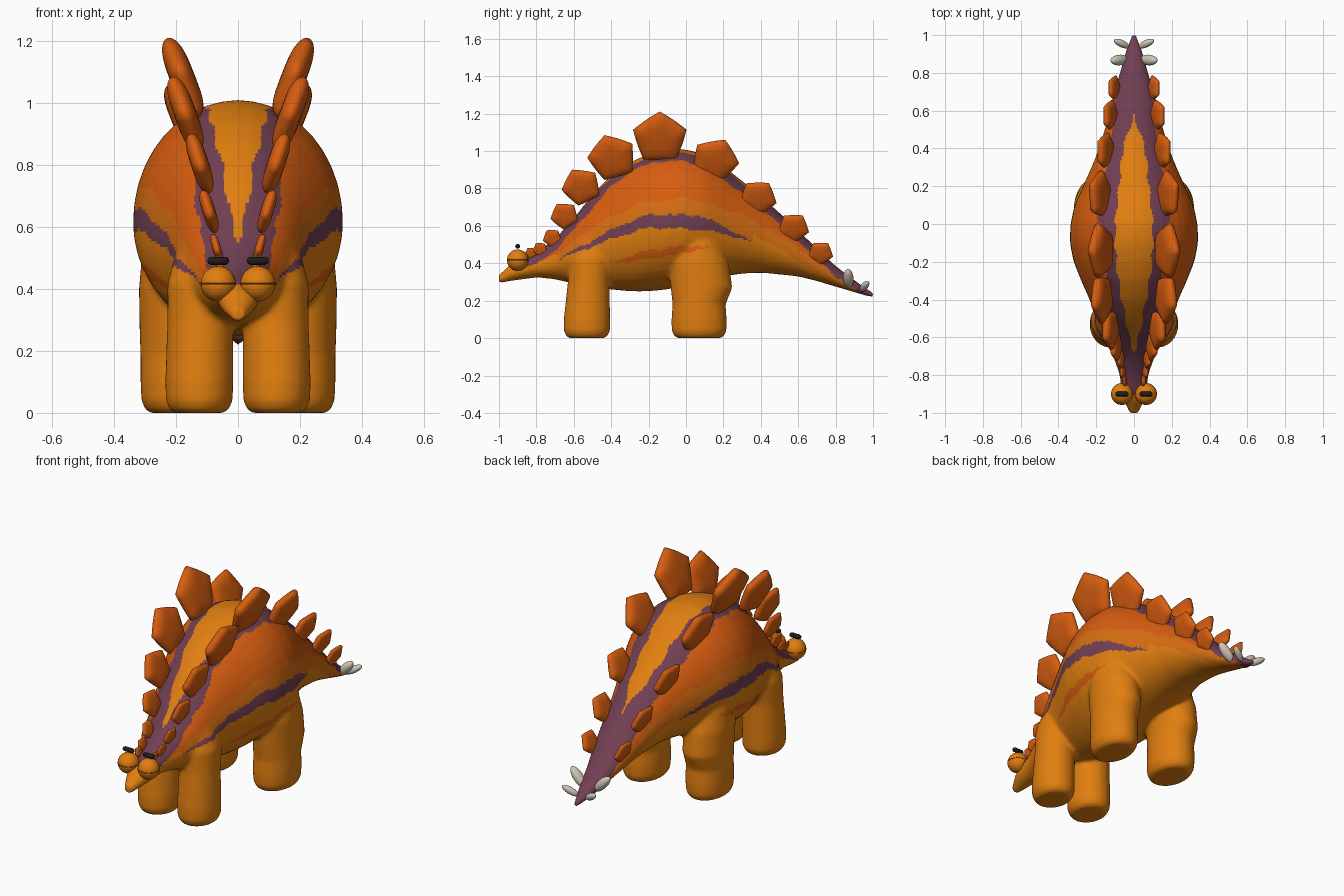
import bpy, bmesh, math
from mathutils import Matrix, Vector

if "Cube" in bpy.data.objects:
    bpy.data.objects.remove(bpy.data.objects["Cube"])


def material(name, r, g, b):
    mat = bpy.data.materials.new(name)
    mat.use_nodes = True
    mat.diffuse_color = (r, g, b, 1)
    shader = next(n for n in mat.node_tree.nodes if n.type == 'BSDF_PRINCIPLED')
    shader.inputs["Base Color"].default_value = (r, g, b, 1)
    shader.inputs["Roughness"].default_value = 0.7
    return mat


skin = material("amber skin", .75, .21, .005)
band = material("mid orange band", .67, .155, .006)
deep = material("deep orange", .68, .11, .005)
purple = material("plum purple", .165, .05, .085)
black = material("brow black", .012, .012, .012)
ivory = material("ivory", .62, .56, .47)
crease = material("eyelid crease brown", .15, .04, .005)


def make_object(name, bm, *mats):
    bmesh.ops.recalc_face_normals(bm, faces=bm.faces)
    mesh = bpy.data.meshes.new(name)
    bm.to_mesh(mesh)
    bm.free()
    for mat in mats:
        mesh.materials.append(mat)
    mesh.polygons.foreach_set("use_smooth", [True] * len(mesh.polygons))
    obj = bpy.data.objects.new(name, mesh)
    bpy.context.scene.collection.objects.link(obj)
    return obj


def lookup(table, t, column=1):
    """Linear interpolation in a table whose first column is the position."""
    if t <= table[0][0]:
        return table[0][column]
    for low, high in zip(table, table[1:]):
        if t <= high[0]:
            f = (t - low[0]) / (high[0] - low[0])
            return low[column] + f * (high[column] - low[column])
    return table[-1][column]


def soft_lookup(table, t, column):
    return sum(lookup(table, t + d * .01, column) for d in range(-3, 4)) / 7


def loft(bm, rings):
    """Bridge rings of points and cap both ends."""
    loops = [[bm.verts.new(p) for p in ring] for ring in rings]
    n = len(loops[0])
    for a, b in zip(loops, loops[1:]):
        for i in range(n):
            j = (i + 1) % n
            bm.faces.new((a[i], a[j], b[j], b[i]))
    bm.faces.new(loops[0][::-1])
    bm.faces.new(loops[-1])


def angles(n):
    return [2 * math.pi * i / n for i in range(n)]


# Torso, head and tail: y, top, bottom, half width
trunk = [(-1, .33, .29, .02), (-.95, .39, .305, .05), (-.9, .42, .31, .065),
         (-.8, .46, .325, .075), (-.7, .53, .315, .11), (-.6, .64, .29, .165),
         (-.5, .77, .27, .2), (-.4, .87, .26, .235), (-.3, .94, .25, .28),
         (-.2, .985, .25, .32), (-.1, 1.01, .26, .34), (0, 1.01, .28, .337),
         (.1, .98, .31, .315), (.2, .92, .33, .27), (.3, .84, .345, .225),
         (.4, .76, .35, .185), (.5, .67, .34, .155), (.6, .575, .33, .13),
         (.7, .48, .305, .105), (.8, .385, .275, .075), (.9, .31, .245, .05),
         (1, .24, .215, .012)]
bm = bmesh.new()
rings = []
for step in range(101):
    y = -1 + step * .02
    top, bottom, width = (soft_lookup(trunk, y, c) for c in (1, 2, 3))
    middle = bottom + .47 * (top - bottom)
    rings.append([(width * math.cos(a), y, middle + math.sin(a) *
                   (top - middle if math.sin(a) > 0 else middle - bottom))
                  for a in angles(40)])
loft(bm, rings)

# Legs: height, centre x, centre y, radius x, radius y
front_leg = [(0, .125, -.53, .08, .095), (.012, .125, -.53, .096, .112),
             (.04, .125, -.53, .108, .124), (.1, .125, -.53, .11, .124),
             (.3, .122, -.52, .106, .112), (.42, .118, -.51, .11, .12),
             (.52, .1, -.49, .1, .11), (.6, .08, -.47, .06, .07)]
rear_leg = [(0, .2, .07, .085, .115), (.012, .2, .07, .1, .135),
            (.04, .2, .07, .112, .147), (.1, .2, .07, .115, .148),
            (.18, .2, .07, .115, .142), (.27, .2, .083, .118, .165),
            (.4, .2, .07, .12, .16), (.52, .19, .06, .12, .13), (.6, .16, .05, .09, .09)]
for side in (1, -1):
    for leg in (front_leg, rear_leg):
        loft(bm, [[(side * (cx + rx * math.cos(a)), cy + ry * math.sin(a), z)
                   for a in angles(32)] for z, cx, cy, rx, ry in leg])
body = make_object("body", bm, skin, band, deep, purple)

# Fuse the trunk and legs into one soft skin
remesh = body.modifiers.new("fuse", 'REMESH')
remesh.mode = 'VOXEL'
remesh.voxel_size = .01
smooth = body.modifiers.new("soften", 'SMOOTH')
smooth.factor = .5
smooth.iterations = 8
fused = bpy.data.meshes.new_from_object(
    body.evaluated_get(bpy.context.evaluated_depsgraph_get()))
body.modifiers.clear()
body.data = fused

# Skin markings: limits along the body
saddle_width = [(-.68, 0), (-.6, .025), (-.4, .065), (-.2, .095), (0, .1),
                (.2, .08), (.4, .058), (.58, 0)]
back_low = [(-.93, .5), (-.9, .39), (-.8, .39), (-.7, .47), (-.6, .58), (-.4, .81),
            (-.3, .89), (-.16, .945), (0, .945), (.1, .915), (.2, .85), (.4, .7),
            (.6, .52), (.7, .43), (.8, .33), (.9, .26), (.95, .2)]
deep_low = [(-.87, .37), (-.68, .455), (-.46, .62), (-.25, .72), (0, .75),
            (.28, .67), (.55, .52), (.77, .36), (.9, .26)]
stripe_high = [(-.68, .425), (-.36, .6), (-.2, .66), (.07, .655), (.18, .61), (.36, .51)]
stripe_low = [(-.68, .42), (-.36, .545), (-.2, .59), (.02, .585), (.18, .565), (.36, .51)]
streak_high = [(-.38, .415), (-.2, .47), (.02, .495), (.12, .49)]
streak_low = [(-.38, .41), (-.25, .415), (-.04, .45), (.12, .485)]


def marking(p):
    x, y = abs(p.x), p.y
    z = p.z + .005 * math.sin(34 * y) + .003 * math.sin(81 * y)
    if z > lookup(back_low, y):
        inside = -.68 < y < .58 and x < lookup(saddle_width, y) + .006 * math.sin(45 * y)
        return 0 if inside else 3
    if y < -.87:
        return 0
    if z > lookup(deep_low, y):
        return 2
    if -.68 < y < .36:
        if z > lookup(stripe_high, y):
            return 1
        if z > lookup(stripe_low, y):
            return 3
    elif z > lookup(deep_low, y) - .07 and y > 0:
        return 1
    if -.38 < y < .12 and x > .2 and lookup(streak_low, y) < z < lookup(streak_high, y):
        return 2
    return 0


for face in fused.polygons:
    face.material_index = marking(face.center)
    face.use_smooth = True


def ellipsoid(name, centre, radii, mat, direction=(0, 0, 1)):
    turn = Vector((0, 0, 1)).rotation_difference(Vector(direction)).to_matrix().to_4x4()
    bm = bmesh.new()
    bmesh.ops.create_uvsphere(bm, u_segments=28, v_segments=18, radius=1, matrix=(
        Matrix.Translation(centre) @ turn @ Matrix.Diagonal((*radii, 1))))
    return make_object(name, bm, mat)


def back_plate(name, side, x, y, z, size, pitch, lean):
    """Pebble-like rounded pentagon, leaning outward."""
    bm = bmesh.new()
    bmesh.ops.create_uvsphere(bm, u_segments=30, v_segments=16, radius=1)
    wedge = math.radians(72)
    for v in bm.verts:
        a = math.atan2(v.co.x, v.co.y)
        corner = math.cos(wedge / 2) / math.cos(a % wedge - wedge / 2)
        r = (.15 + .85 * corner) * math.hypot(v.co.x, v.co.y) ** .6
        v.co = Vector((.27 * v.co.z, r * math.sin(a), r * math.cos(a))) * size
    place = (Matrix.Diagonal((side, 1, 1, 1)) @ Matrix.Translation((x, y, z))
             @ Matrix.Rotation(math.radians(lean), 4, 'Y')
             @ Matrix.Rotation(math.radians(pitch), 4, 'X'))
    bm.transform(place)
    make_object(name, bm, deep)


# Plate rows: x, y, z, size, forward pitch, outward lean
plates = [(.05, -.83, .455, .032, 35, 15), (.06, -.78, .475, .04, 35, 15),
          (.07, -.715, .535, .052, 35, 16), (.095, -.65, .655, .077, 32, 17),
          (.125, -.56, .81, .107, 28, 18), (.17, -.395, .965, .133, 18, 20),
          (.175, -.14, 1.07, .15, 0, 21), (.18, .155, .95, .13, -25, 22),
          (.15, .385, .75, .103, -35, 22), (.125, .575, .59, .086, -35, 22),
          (.105, .72, .455, .069, -35, 22)]

for side, label in ((1, "left"), (-1, "right")):
    for number, spec in enumerate(plates, 1):
        back_plate(f"{label}_back_plate_{number}", side, *spec)

    # Tail spikes
    ellipsoid(f"{label}_front_tail_spike", (side * .077, .868, .32),
              (.026, .028, .064), ivory, (side * .7, -.05, .75))
    ellipsoid(f"{label}_rear_tail_spike", (side * .065, .955, .277),
              (.019, .019, .05), ivory, (side * .75, .35, .45))

    # Eyes with a closed lid crease and a brow above
    eye = Vector((side * .064, -.9, .417))
    ellipsoid(f"{label}_eye", eye, (.057, .057, .057), skin)
    bm = bmesh.new()
    loft(bm, [[(eye.x + .0578 * math.cos(a), eye.y + .0578 * math.sin(a), eye.z + dz)
               for a in angles(40)] for dz in (-.002, .002)])
    make_object(f"{label}_eyelid_crease", bm, crease)
    bm = bmesh.new()
    loft(bm, [[(eye.x + dx, eye.y + r * math.cos(a), .491 + r * math.sin(a))
               for a in angles(16)]
              for dx, r in ((-.035, .004), (-.031, .01), (-.024, .013),
                            (.024, .013), (.031, .01), (.035, .004))])
    make_object(f"{label}_brow", bm, black)
